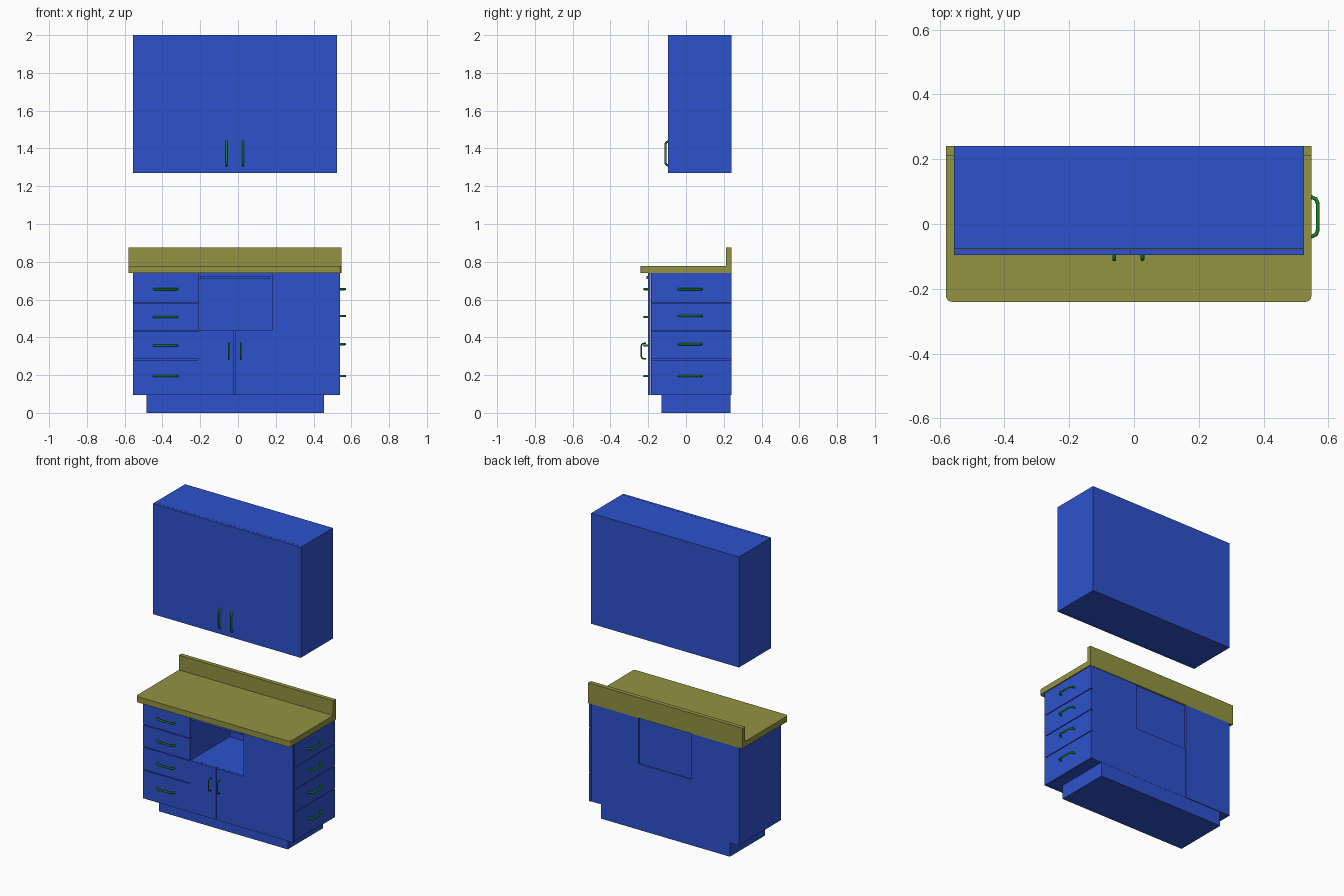
import bpy, bmesh
from mathutils import Vector

if "Cube" in bpy.data.objects:
    bpy.data.objects.remove(bpy.data.objects["Cube"])


def material(name, rgb):
    m = bpy.data.materials.new(name)
    m.diffuse_color = (*rgb, 1)
    m.use_nodes = True
    m.node_tree.nodes["Principled BSDF"].inputs["Base Color"].default_value = m.diffuse_color
    return m


BLUE = material("cabinet_blue", (0.027, 0.084, 0.61))
OLIVE = material("counter_olive", (0.29, 0.29, 0.055))
GREEN = material("handle_green", (0.01, 0.25, 0.02))


def finish(name, bm, mat):
    bmesh.ops.recalc_face_normals(bm, faces=bm.faces)
    me = bpy.data.meshes.new(name)
    bm.to_mesh(me)
    bm.free()
    me.materials.append(mat)
    ob = bpy.data.objects.new(name, me)
    bpy.context.collection.objects.link(ob)
    return ob


def extrude(name, pts, axis, lo, hi, mat):
    """Extrude a closed 2D profile along y (points are x,z) or z (points are x,y)."""
    bm = bmesh.new()
    vs = [bm.verts.new((a, lo, b) if axis == "y" else (a, b, lo)) for a, b in pts]
    face = bm.faces.new(vs)
    new = bmesh.ops.extrude_face_region(bm, geom=[face])["geom"]
    move = Vector((0, hi - lo, 0)) if axis == "y" else Vector((0, 0, hi - lo))
    bmesh.ops.translate(bm, verts=[v for v in new if isinstance(v, bmesh.types.BMVert)], vec=move)
    return finish(name, bm, mat)


def box(name, x, y, z, mat=BLUE):
    pts = [(x[0], z[0]), (x[1], z[0]), (x[1], z[1]), (x[0], z[1])]
    return extrude(name, pts, "y", y[0], y[1], mat)


def handle(name, base, along, out, length, depth, r=0.006, bend=0.02):
    """Round bar bent into a U; base is the middle of the mounting line."""
    base, along, out = Vector(base), Vector(along), Vector(out)
    h, d = length / 2 - r, depth - r
    bend = min(bend, d * 0.9)
    flat = [(-h, 0), (-h, d - bend), (-h + bend * 0.3, d - bend * 0.3), (-h + bend, d)]
    flat += [(-a, b) for a, b in reversed(flat)]
    cu = bpy.data.curves.new(name, "CURVE")
    cu.dimensions = "3D"
    cu.bevel_depth = r
    cu.bevel_resolution = 2
    cu.use_fill_caps = True
    sp = cu.splines.new("POLY")
    sp.points.add(len(flat) - 1)
    for p, (a, b) in zip(sp.points, flat):
        p.co = (*(base + along * a + out * b), 1)
    cu.materials.append(GREEN)
    ob = bpy.data.objects.new(name, cu)
    bpy.context.collection.objects.link(ob)


X, Y, Z = (1, 0, 0), (0, 1, 0), (0, 0, 1)
FRONT = (0, -1, 0)

# Wall cabinet with two doors
box("wall_cabinet", (-0.555, 0.525), (-0.077, 0.24), (1.27, 2.0))
for side, x0, x1, hx in (("left", -0.555, -0.0135, -0.061), ("right", -0.0125, 0.525, 0.026)):
    box(f"wall_door_{side}", (x0, x1), (-0.095, -0.078), (1.27, 2.0))
    handle(f"wall_handle_{side}", (hx, -0.092, 1.373), Z, FRONT, 0.14, 0.023)

# Plinth
box("plinth", (-0.485, 0.455), (-0.13, 0.235), (0, 0.095))

# Base carcass: left drawer unit, and an L-shaped unit around the open niche
box("drawer_unit", (-0.555, -0.21), (-0.186, 0.24), (0.095, 0.74))


def l_shape(x0, x1):
    return [(x0, 0.095), (x1, 0.095), (x1, 0.74), (0.18, 0.74), (0.18, 0.435), (x0, 0.435)]


extrude("niche_unit", l_shape(-0.21, 0.525), "y", -0.186, 0.236, BLUE)
box("niche_back", (-0.21, 0.18), (0.215, 0.228), (0.435, 0.74))
box("niche_rail", (-0.20, 0.17), (-0.208, -0.19), (0.71, 0.726))

# Lower doors; the right one continues up beside the niche
box("base_door_left", (-0.21, -0.020), (-0.2, -0.187), (0.095, 0.435))
extrude("base_door_right", l_shape(-0.016, 0.54), "y", -0.2, -0.187, BLUE)
for side, hx in (("left", -0.05), ("right", 0.015)):
    handle(f"base_handle_{side}", (hx, -0.212, 0.327), Z, FRONT, 0.09, 0.028, 0.004, 0.012)

# Drawer fronts and handles, on the front left and on the right side
rows = [(0.095, 0.281, 0.195, 0.195), (0.286, 0.432, 0.357, 0.364),
        (0.437, 0.578, 0.508, 0.513), (0.583, 0.74, 0.655, 0.655)]
for i, (z0, z1, hf, hs) in enumerate(rows, 1):
    box(f"front_drawer_{i}", (-0.555, -0.21), (-0.2, -0.187), (z0, z1))
    handle(f"front_drawer_handle_{i}", (-0.383, -0.194, hf), X, FRONT, 0.136, 0.033)
    box(f"side_drawer_{i}", (0.526, 0.54), (-0.184, 0.24), (z0, z1))
    handle(f"side_drawer_handle_{i}", (0.539, 0.022, hs), Y, X, 0.134, 0.034)

# Worktop with rounded front corners, and backsplash
top = extrude("worktop", [(-0.58, -0.24), (0.547, -0.24), (0.547, 0.212), (-0.58, 0.212)],
              "z", 0.74, 0.778, OLIVE)
bm = bmesh.new()
bm.from_mesh(top.data)
corners = [e for e in bm.edges if all(v.co.y < -0.23 for v in e.verts)
           and abs(e.verts[0].co.x - e.verts[1].co.x) < 1e-4]
bmesh.ops.bevel(bm, geom=corners, offset=0.018, segments=5, profile=0.5, affect="EDGES")
bm.to_mesh(top.data)
bm.free()
box("backsplash", (-0.58, 0.547), (0.212, 0.24), (0.74, 0.875), OLIVE)
